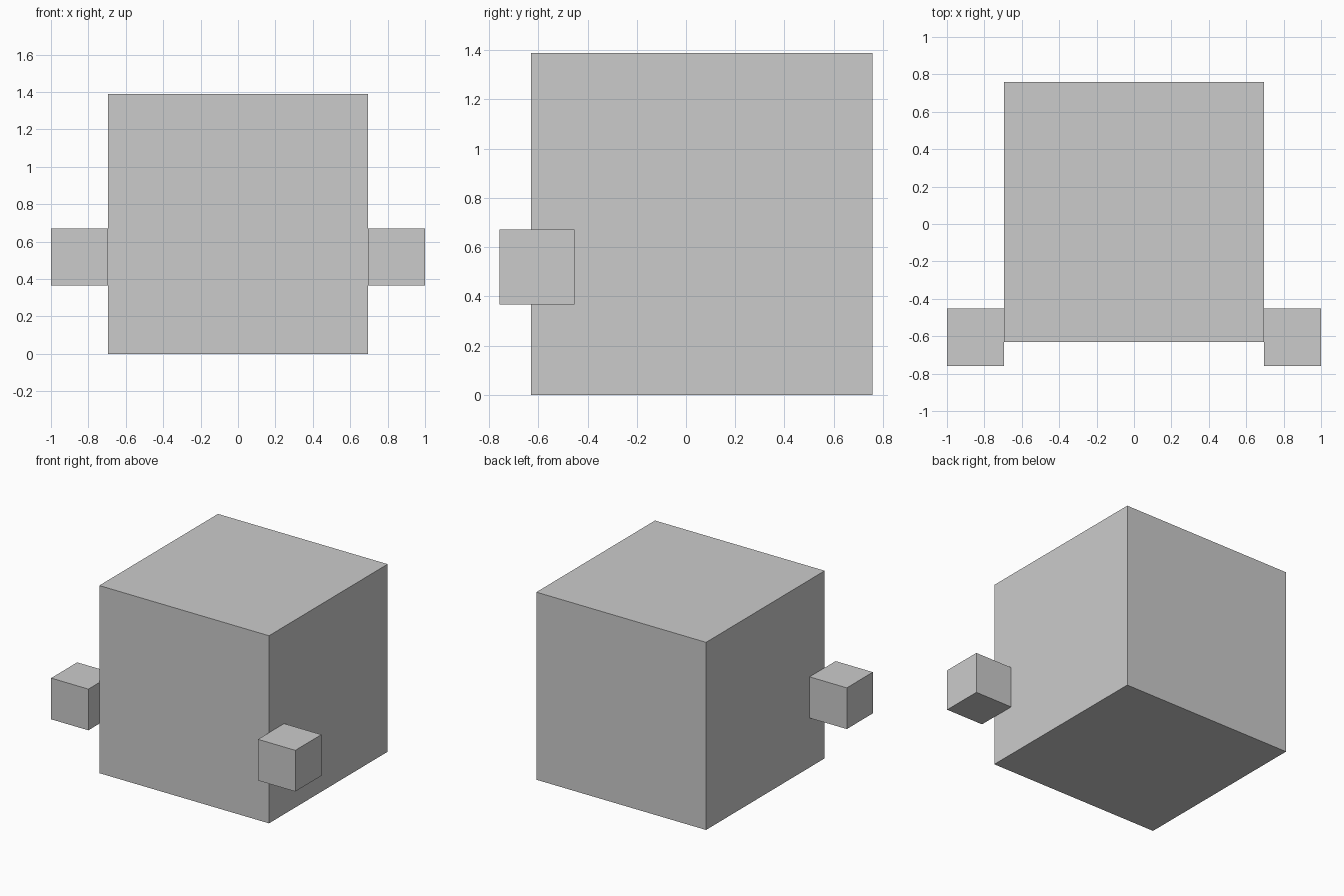
import bpy

if "Cube" in bpy.data.objects:
    bpy.data.objects.remove(bpy.data.objects["Cube"])


def box(name, lo, hi):
    """Axis-aligned box between two corners."""
    centre = [(a + b) / 2 for a, b in zip(lo, hi)]
    bpy.ops.mesh.primitive_cube_add(size=1, location=centre)
    ob = bpy.context.object
    ob.name = name
    ob.scale = [b - a for a, b in zip(lo, hi)]
    bpy.ops.object.transform_apply(location=True, rotation=False, scale=True)
    return ob


# Large cube body
box("body", (-0.695, -0.63, 0), (0.695, 0.758, 1.389))

# Small cube hands touching each side near the front, mirrored across x = 0
hands = box("hands", (0.695, -0.758, 0.366), (1.0, -0.453, 0.671))
origin_mirror = hands.modifiers.new("mirror", "MIRROR")
origin_mirror.use_axis[0] = True
origin_mirror.use_mirror_merge = False
hands.location = (0, 0, 0)
